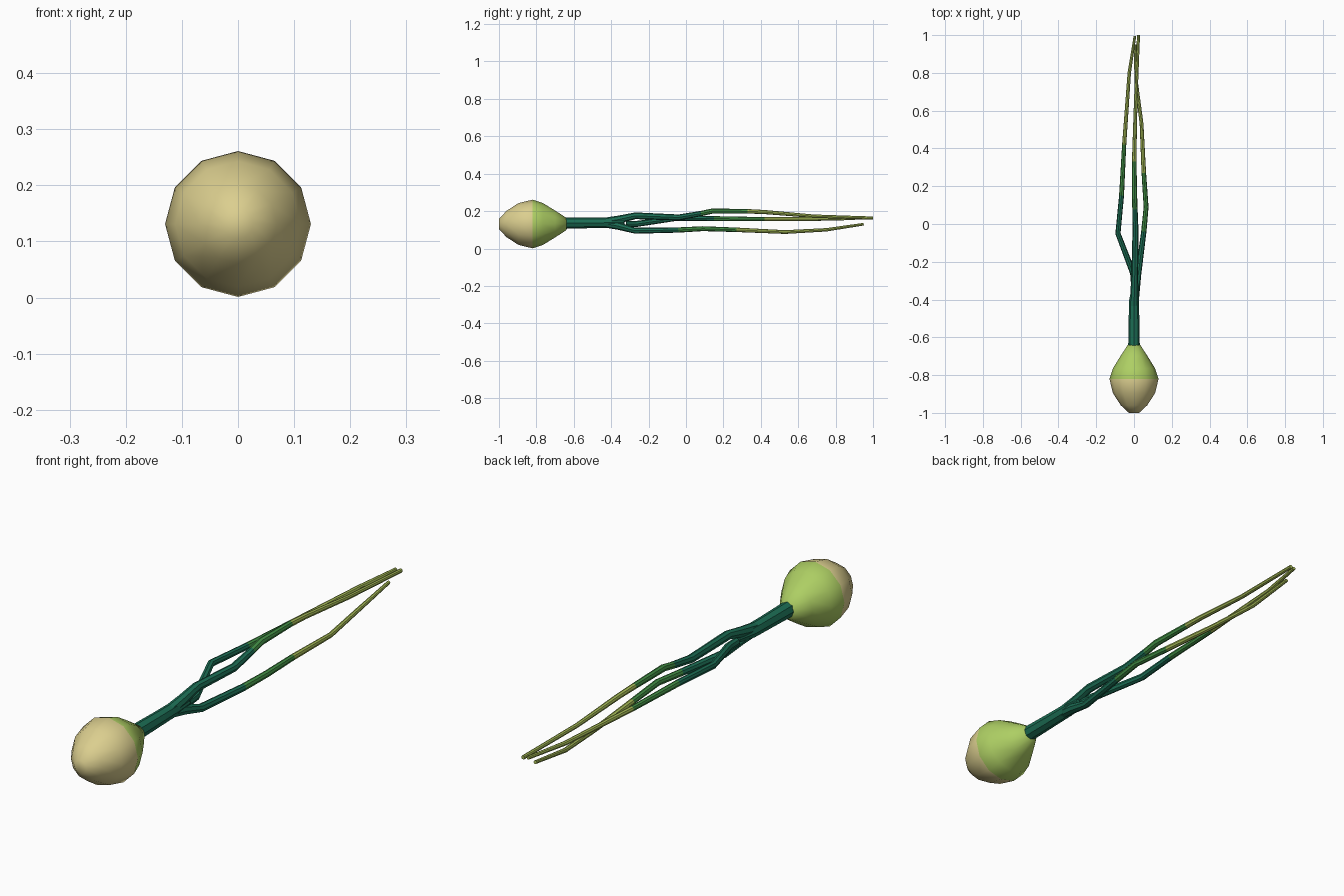
import bpy, bmesh, math
from mathutils import Vector

if "Cube" in bpy.data.objects:
    bpy.data.objects.remove(bpy.data.objects["Cube"])


def material(name, srgb):
    m = bpy.data.materials.new(name)
    m.diffuse_color = [((c + 0.055) / 1.055) ** 2.4 for c in srgb] + [1.0]
    m.use_nodes = True
    m.node_tree.nodes["Principled BSDF"].inputs["Base Color"].default_value = m.diffuse_color
    return m


TAN = material("bulb tan", (0.86, 0.81, 0.56))
LIME = material("bulb lime", (0.68, 0.81, 0.39))
DARK = material("deep leaf green", (0.11, 0.43, 0.33))
MID = material("mid leaf green", (0.26, 0.56, 0.27))
PALE = material("pale leaf green", (0.65, 0.73, 0.34))


def sweep(name, points, sides, mats, cuts, angle=40):
    """Round tube through (x, y, z, radius) points; colour changes at each y in cuts."""
    bm = bmesh.new()
    pos = [Vector(p[:3]) for p in points]
    rings = []
    for i, p in enumerate(pos):
        a, b = pos[max(i - 1, 0)], pos[min(i + 1, len(pos) - 1)]
        tangent = (b - a).normalized()
        side = tangent.cross(Vector((0, 0, 1))).normalized()
        up = side.cross(tangent)
        rings.append([bm.verts.new(p + points[i][3] * (
            up * math.cos(2 * math.pi * k / sides) + side * math.sin(2 * math.pi * k / sides)))
            for k in range(sides)])
    for i in range(len(rings) - 1):
        y = (pos[i].y + pos[i + 1].y) / 2
        for k in range(sides):
            n = (k + 1) % sides
            f = bm.faces.new((rings[i][k], rings[i][n], rings[i + 1][n], rings[i + 1][k]))
            f.material_index = sum(y > c for c in cuts)
    bm.faces.new(rings[0])
    bm.faces.new(rings[-1]).material_index = len(cuts)
    bmesh.ops.recalc_face_normals(bm, faces=bm.faces[:])
    mesh = bpy.data.meshes.new(name)
    bm.to_mesh(mesh)
    bm.free()
    ob = bpy.data.objects.new(name, mesh)
    bpy.context.collection.objects.link(ob)
    for m in mats:
        mesh.materials.append(m)
    bpy.ops.object.select_all(action='DESELECT')
    ob.select_set(True)
    bpy.context.view_layer.objects.active = ob
    bpy.ops.object.shade_smooth_by_angle(angle=math.radians(angle))
    return ob


# Bulb: tan root half, lime shoulder
Z = 0.131
profile = [(-1.0, 0.027), (-0.96, 0.07), (-0.895, 0.112), (-0.82, 0.13),
           (-0.765, 0.112), (-0.70, 0.072), (-0.64, 0.033)]
sweep("bulb", [(0, y, Z, r) for y, r in profile], 12, [TAN, LIME], [-0.82], 60)

# Stem
sweep("stem", [(0, -0.66, 0.136, 0.031), (0, -0.5, 0.137, 0.028),
               (0, -0.41, 0.138, 0.027), (0.005, -0.33, 0.138, 0.016)], 8, [DARK], [])

# Three leaves, each fading through three greens
leaves = {
    "left_leaf": ([(0, -0.32, 0.13, 0.016), (-0.005, -0.26, 0.132, 0.016),
                   (-0.085, -0.05, 0.162, 0.014), (-0.066, 0.15, 0.16, 0.013),
                   (-0.052, 0.42, 0.157, 0.011), (-0.025, 0.8, 0.158, 0.009),
                   (0.005, 0.995, 0.165, 0.007)], (0.15, 0.42)),
    "right_leaf": ([(0, -0.44, 0.135, 0.022), (0.01, -0.36, 0.12, 0.02),
                    (0.022, -0.27, 0.095, 0.016), (0.052, -0.04, 0.099, 0.014),
                    (0.064, 0.09, 0.106, 0.013), (0.052, 0.27, 0.1, 0.012),
                    (0.04, 0.53, 0.088, 0.01), (0.012, 0.75, 0.1, 0.009),
                    (0.005, 0.95, 0.13, 0.007)], (-0.04, 0.27)),
    "middle_leaf": ([(0, -0.44, 0.14, 0.024), (0.002, -0.36, 0.155, 0.021),
                     (0.004, -0.27, 0.175, 0.018), (0.008, -0.04, 0.166, 0.016),
                     (0.005, 0.08, 0.187, 0.014), (0.003, 0.14, 0.2, 0.014),
                     (0.001, 0.33, 0.199, 0.012), (0.003, 0.42, 0.195, 0.011),
                     (0.01, 0.68, 0.173, 0.009), (0.024, 1.0, 0.163, 0.008)], (0.08, 0.33)),
}
for name, (path, cuts) in leaves.items():
    sweep(name, path, 8, [DARK, MID, PALE], cuts)
